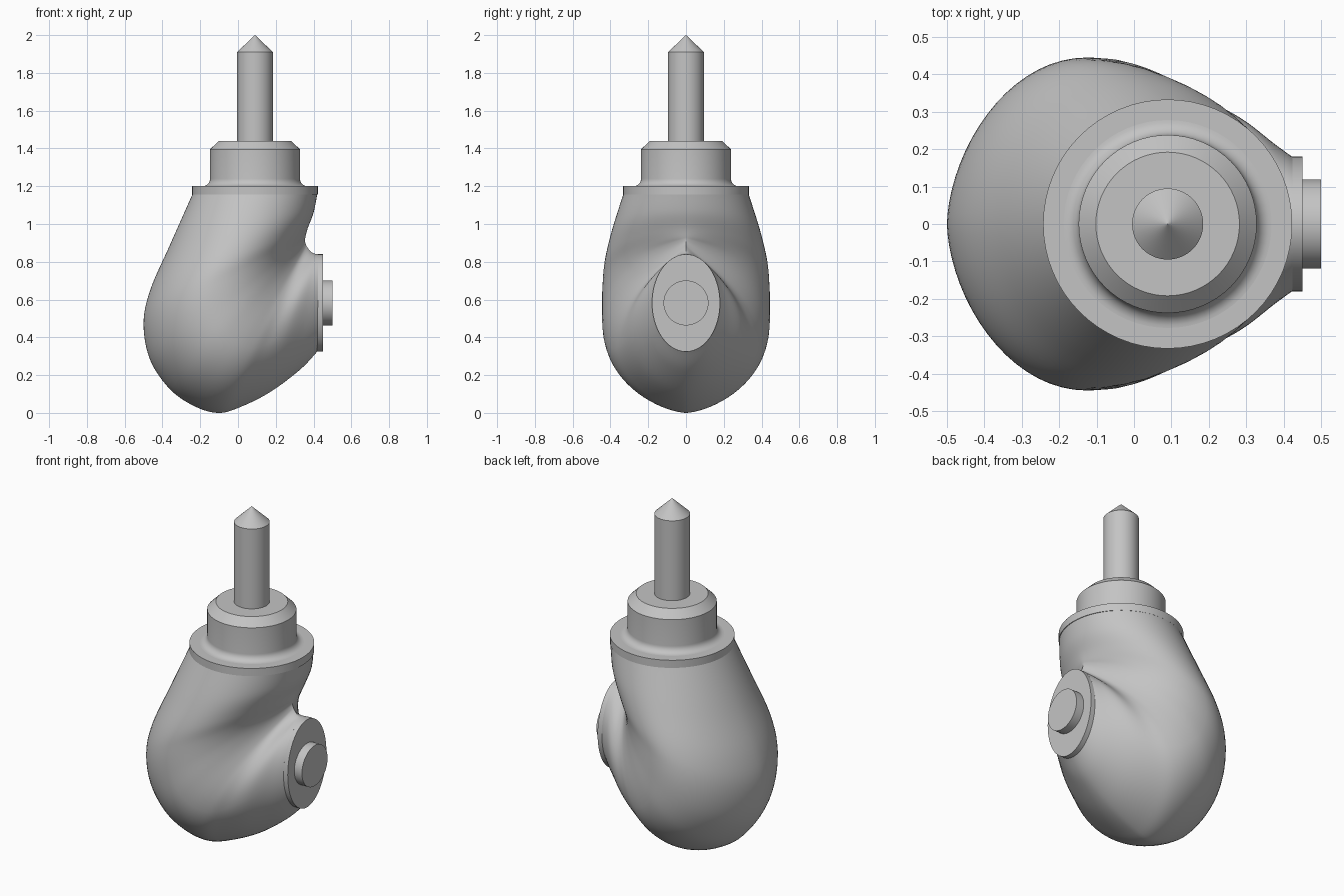
import bpy, bmesh, math
from mathutils import Vector

cube = bpy.data.objects.get("Cube")
if cube:
    bpy.data.objects.remove(cube, do_unlink=True)

grey = bpy.data.materials.new("plain_grey")
grey.use_nodes = True
grey.diffuse_color = (0.55, 0.55, 0.55, 1)
grey.node_tree.nodes["Principled BSDF"].inputs["Base Color"].default_value = (0.55, 0.55, 0.55, 1)

AXIS_X = 0.09
PORT_Z = 0.582


def finish(name, rings, angle=30):
    """Skin a list of closed rings, cap both ends and shade the result."""
    bm = bmesh.new()
    loops = [[bm.verts.new(p) for p in ring] for ring in rings]
    n = len(loops[0])
    for a, b in zip(loops, loops[1:]):
        for i in range(n):
            j = (i + 1) % n
            bm.faces.new((a[i], a[j], b[j], b[i]))
    bm.faces.new(loops[0])
    bm.faces.new(loops[-1])
    bmesh.ops.recalc_face_normals(bm, faces=bm.faces)
    mesh = bpy.data.meshes.new(name)
    bm.to_mesh(mesh)
    bm.free()
    obj = bpy.data.objects.new(name, mesh)
    bpy.context.collection.objects.link(obj)
    mesh.materials.append(grey)
    bpy.ops.object.select_all(action='DESELECT')
    obj.select_set(True)
    bpy.context.view_layer.objects.active = obj
    bpy.ops.object.shade_smooth_by_angle(angle=math.radians(angle))
    return obj


def circle(n=64):
    return [(math.cos(2 * math.pi * i / n), math.sin(2 * math.pi * i / n)) for i in range(n)]


def turned(name, profile):
    """Upright turned part from (radius, height) points."""
    return finish(name, [[(AXIS_X + r * c, r * s, z) for c, s in circle()] for r, z in profile])


def side_disc(name, x0, x1, ry, rz):
    """Oval disc facing +x."""
    return finish(name, [[(x, ry * c, PORT_Z + rz * s) for c, s in circle()] for x in (x0, x1)])


def spline(a, b, c, d, t):
    return 0.5 * (2 * b + (c - a) * t + (2 * a - 5 * b + 4 * c - d) * t ** 2
                  + (3 * b - a - 3 * c + d) * t ** 3)


# Body sections: inner x, z, outer x, z, half width, inner pinch, outer pinch
sections = [Vector(s) for s in (
    (.42, 1.16, -.24, 1.16, .331, 1, 1),
    (.40, 1.06, -.36, .89, .39, 1.04, 1.05),
    (.37, .98, -.465, .65, .43, 1.15, 1.11),
    (.358, .935, -.5, .47, .442, 1.35, 1.17),
    (.355, .92, -.465, .28, .445, 1.6, 1.2),
    (.355, .905, -.36, .125, .44, 1.85, 1.25),
    (.36, .89, -.23, .035, .418, 2.05, 1.28),
    (.365, .88, -.105, 0, .384, 2.1, 1.28),
    (.375, .865, .01, .03, .342, 1.9, 1.25),
    (.39, .85, .17, .11, .288, 1.55, 1.15),
    (.405, .843, .33, .23, .22, 1.2, 1.05),
    (.425, .84, .42, .325, .18, 1, 1))]


def body_ring(s, n=72):
    """Oval with a pinched inner side and its widest point pushed outward."""
    ring = []
    ix, iz, ox, oz, width, inner, outer = s
    peak = 0.5 + (outer - 1) * 0.4
    for i in range(n):
        t = 2 * math.pi * i / n
        h = (1 - math.cos(t)) / 2
        u = h * 2 * peak if h < 0.5 else peak + (2 * h - 1) * (1 - peak)
        power = inner if h < 0.5 else outer
        y = math.copysign(abs(math.sin(t)) ** power, math.sin(t)) * width
        ring.append((ix + (ox - ix) * u, y, iz + (oz - iz) * u))
    return ring


rings = []
last = len(sections) - 1
for k in range(last):
    quad = [sections[min(max(k + o, 0), last)] for o in (-1, 0, 1, 2)]
    rings += [body_ring(spline(*quad, step / 6)) for step in range(6)]
rings.append(body_ring(sections[-1]))
finish("bent_body", rings)

# Collar, with a fillet up into the chamfered boss
turned("collar", [(.333, 1.155), (.333, 1.2)])
fillet = [(.278 - .04 * math.sin(a), 1.24 - .04 * math.cos(a))
          for a in (math.pi / 2 * i / 8 for i in range(9))]
turned("boss", [(.278, 1.19)] + fillet + [(.238, 1.395), (.192, 1.44)])

# Pointed stem
turned("stem", [(.095, 1.43), (.095, 1.91), (.0005, 2)])

# Side port
side_disc("port_flange", .418, .45, .18, .258)
side_disc("port_pin", .44, .5, .119, .119)
